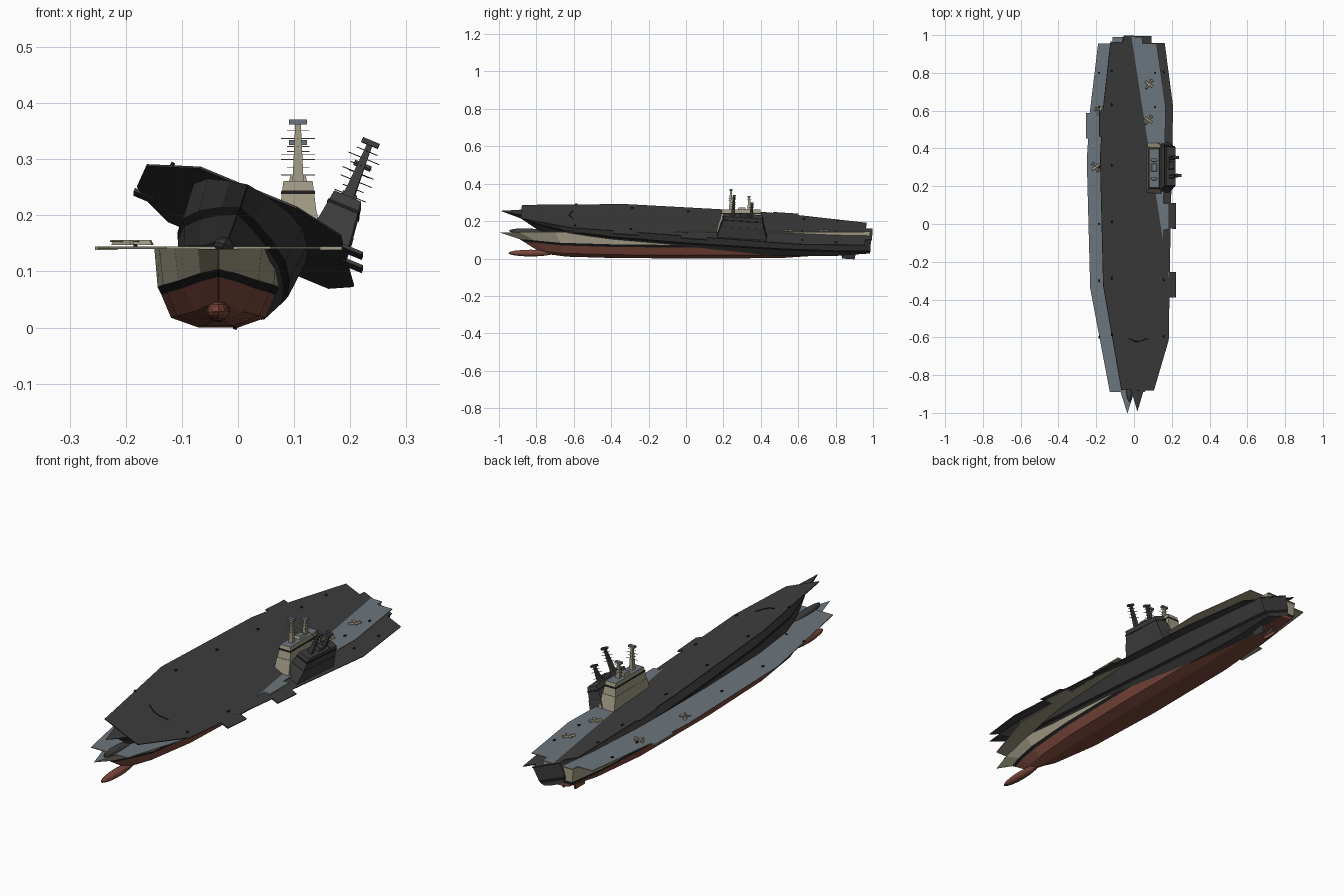
import bpy, bmesh, math
from mathutils import Matrix, Vector

cube = bpy.data.objects.get("Cube")
if cube:
    bpy.data.objects.remove(cube, do_unlink=True)


def make_material(name, rgb):
    m = bpy.data.materials.new(name)
    m.use_nodes = True
    m.diffuse_color = (*rgb, 1)
    m.node_tree.nodes["Principled BSDF"].inputs["Base Color"].default_value = (*rgb, 1)
    return m


SAND = make_material("sand_paint", (0.36, 0.33, 0.235))
GREY = make_material("deck_grey", (0.15, 0.18, 0.21))
RED = make_material("red_underwater", (0.2, 0.065, 0.045))
BLACK = make_material("black_band", (0.012, 0.012, 0.012))
DARK = make_material("dark_grey", (0.048, 0.048, 0.048))

DECK = 0.14


class Ship:
    """Builds one carrier in its own frame, then places it with a matrix."""

    def __init__(self, prefix, matrix, side, deck, under):
        self.prefix, self.matrix = prefix, matrix
        self.side, self.deck, self.under = side, deck, under

    def add(self, name, bm, mats, rule=None):
        bmesh.ops.recalc_face_normals(bm, faces=bm.faces)
        if rule:
            for f in bm.faces:
                f.material_index = rule(f)
        mesh = bpy.data.meshes.new(name)
        bm.to_mesh(mesh)
        bm.free()
        for m in mats:
            mesh.materials.append(m)
        ob = bpy.data.objects.new(f"{self.prefix}_{name}", mesh)
        bpy.context.collection.objects.link(ob)
        ob.matrix_world = self.matrix
        return ob

    def block(self, name, at, base, top, height, mats, rule=None, turn=0):
        """Tapered box: base and top are half sizes, at is the base centre."""
        bm = bmesh.new()
        rot = Matrix.Rotation(turn, 3, 'Z')
        rings = []
        for (hx, hy), z in ((base, 0), (top, height)):
            rings.append([bm.verts.new(Vector(at) + rot @ Vector((sx * hx, sy * hy, z)))
                          for sx, sy in ((-1, -1), (1, -1), (1, 1), (-1, 1))])
        low, high = rings
        bm.faces.new(low[::-1])
        bm.faces.new(high)
        for i in range(4):
            j = (i + 1) % 4
            bm.faces.new((low[i], low[j], high[j], high[i]))
        return self.add(name, bm, mats, rule)

    def hull(self):
        # y, deck half width, keel height, waterline, rake of the stem, flare
        stations = [(-1, .001, .03, .09, .22, 1), (-.89, .036, .022, .083, .16, 1.9),
                    (-.7, .078, .01, .07, .06, 1.8), (-.4, .105, .003, .062, 0, 1.2),
                    (0, .114, 0, .058, 0, 1), (.5, .111, .002, .058, 0, 1),
                    (.8, .098, .022, .062, 0, 1.1), (.985, .078, .05, .066, 0, 1.2)]
        bm = bmesh.new()
        rows = []
        for y, w, keel, water, rake, flare in stations:
            half = [(.31, keel, 1), (.74, keel + .3 * (water - keel), .9), (.89, water, .6),
                    (.95, water + .014, .5), (1, DECK, 0)]
            pts = [(-w * f ** flare, y + rake * s, z) for f, z, s in half[::-1]]
            pts += [(-x, py, z) for x, py, z in pts[::-1]]
            rows.append([bm.verts.new(p) for p in pts])
        # strips from port rail under the keel to starboard rail, then the top
        strip_colour = [0, 1, 2, 2, 2, 2, 2, 1, 0, 3]
        for a, b in zip(rows, rows[1:]):
            for i, colour in enumerate(strip_colour):
                j = (i + 1) % len(a)
                bm.faces.new((a[i], a[j], b[j], b[i])).material_index = colour
        # stem and transom caps, split along the paint lines
        for row in (rows[0], rows[-1]):
            for i, colour in enumerate((0, 1, 2, 2)):
                bm.faces.new((row[i], row[i + 1], row[8 - i], row[9 - i])).material_index = colour
        self.add("hull", bm, [self.side, BLACK, self.under, self.deck])

    def flight_deck(self):
        right = [(.093, -.89), (.178, -.62), (.189, 0), (.203, .62), (.155, .955),
                 (.078, .955), (.078, .99)]
        left = [(-.078, .99), (-.078, .955), (-.155, .955), (-.198, .6), (-.215, .34),
                (-.197, -.34), (-.093, -.89)]
        bm = bmesh.new()
        face = bm.faces.new([bm.verts.new((x, y, DECK)) for x, y in right + left])
        ext = bmesh.ops.extrude_face_region(bm, geom=[face])
        verts = [v for v in ext["geom"] if isinstance(v, bmesh.types.BMVert)]
        bmesh.ops.translate(bm, verts=verts, vec=(0, 0, .004))
        self.add("flight_deck", bm, [self.side, self.deck], lambda f: int(f.normal.z > .5))
        # edge lifts
        for i, (x, y) in enumerate(((.2, .04), (.2, -.325), (-.2, .52))):
            self.block(f"edge_lift_{i}", (x, y, DECK - .002), (.02, .068), (.02, .068), .006,
                       [self.side, self.deck], lambda f: int(f.normal.z > .5))

    def island(self):
        x, y = .142, .295
        roof = lambda f: int(f.normal.z > .8)
        mats = [self.side, self.deck]
        self.block("island_base", (x, y, DECK), (.039, .134), (.034, .116), .065, mats, roof)
        self.block("island_bridge", (x, y, .205), (.033, .114), (.026, .102), .056, mats, roof)
        self.block("bridge_windows", (x, y, .238), (.0305, .1095), (.0297, .1082), .006, [BLACK])
        self.block("island_funnel", (x, y + .004, .261), (.016, .022), (.013, .018), .012, mats, roof)
        # masts with crossed yards and a top platform
        for n, (my, top) in enumerate(((.24, .362), (.338, .325))):
            self.block(f"mast_{n}", (x, my, .258), (.01, .01), (.005, .005), top - .258, [self.side])
            self.block(f"mast_platform_{n}", (x, my, top), (.016, .008), (.016, .008), .009, [self.deck])
            for k in range(4):
                reach = .03 if k % 2 else .02
                z = top - .012 - k * .014
                self.block(f"yard_{n}_{k}", (x, my, z), (reach, .001), (reach, .001), .0015, [self.side])
                self.block(f"cross_yard_{n}_{k}", (x, my, z), (.001, .012), (.001, .012), .0015, [self.side])

    def underwater_parts(self):
        bm = bmesh.new()
        bmesh.ops.create_uvsphere(bm, u_segments=12, v_segments=8, radius=1)
        bmesh.ops.transform(bm, verts=bm.verts, matrix=Matrix.Translation((0, -.83, .029))
                            @ Matrix.Diagonal((.021, .12, .018, 1)))
        self.add("bow_bulb", bm, [self.under])
        for s, word in ((-1, "right"), (1, "left")):
            self.block(f"rudder_{word}", (s * .03, .87, .006), (.003, .034), (.004, .04), .05, [self.under])

    def deck_fittings(self):
        z = DECK + .004
        for i, y in enumerate((-.6, -.3, 0, .3, .62, .8)):
            for s in (-1, 1):
                self.block(f"bollard_{i}_{s}", (s * .148, y, z), (.004, .006), (.003, .005), .005, [BLACK])
        # bow wind screen in short angled pieces
        for k in (-1, 0, 1):
            self.block(f"wind_screen_{k}", (k * .036, -.632 + .01 * abs(k), z), (.019, .002),
                       (.019, .001), .003, [BLACK], turn=k * .4)

    def aircraft(self, n, x, y, turn):
        z = DECK + .004
        rot = Matrix.Rotation(turn, 3, 'Z')
        tail = rot @ Vector((0, .024, 0))
        self.block(f"aircraft_body_{n}", (x, y, z + .003), (.005, .03), (.003, .026), .009, [SAND], turn=turn)
        self.block(f"aircraft_wing_{n}", (x, y, z + .008), (.024, .007), (.024, .005), .002, [SAND], turn=turn)
        self.block(f"aircraft_tail_{n}", (x + tail.x, y + tail.y, z + .009), (.01, .004), (.008, .003),
                   .003, [SAND], turn=turn)

    def build(self):
        self.hull()
        self.flight_deck()
        self.island()
        self.underwater_parts()
        self.deck_fittings()


# upright painted ship
pale = Ship("painted", Matrix.Translation((-.035, 0, 0)), SAND, GREY, RED)
pale.build()
for n, (x, y, turn) in enumerate(((.115, .74, -.6), (.112, .55, -.6), (-.145, .6, 1.2), (-.17, .3, .6))):
    pale.aircraft(n, x, y, turn)

# dark ship, heeled over and bow up, passing through the first
heel = (Matrix.Translation((.018, .008, .19)) @ Matrix.Rotation(math.radians(-3.7), 4, 'X')
        @ Matrix.Rotation(math.radians(22.6), 4, 'Y') @ Matrix.Translation((0, 0, -DECK)))
Ship("dark", heel, DARK, DARK, DARK).build()
